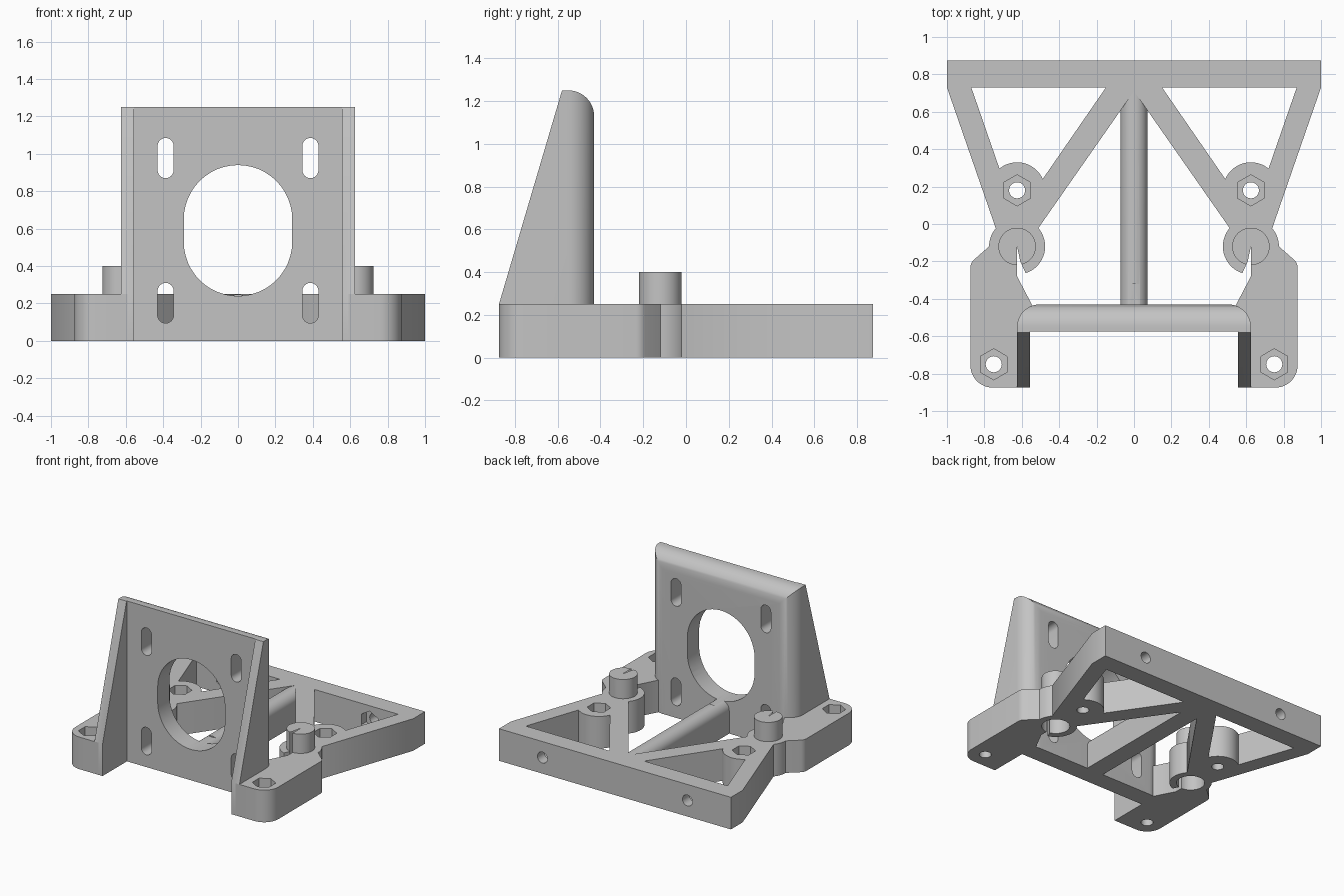
import bpy, bmesh, math

cube = bpy.data.objects.get("Cube")
if cube:
    bpy.data.objects.remove(cube, do_unlink=True)

grey = bpy.data.materials.new("plain_grey")
grey.use_nodes = True
grey.diffuse_color = (0.55, 0.55, 0.55, 1)
grey.node_tree.nodes["Principled BSDF"].inputs["Base Color"].default_value = (0.55, 0.55, 0.55, 1)

T = 0.25                      # base thickness
PLACE = {"x": lambda a, b, h: (h, a, b),
         "y": lambda a, b, h: (a, h, b),
         "z": lambda a, b, h: (a, b, h)}


def prism(name, pts, axis, lo, hi):
    """Extrude a flat outline along an axis."""
    bm = bmesh.new()
    low = bm.faces.new([bm.verts.new(PLACE[axis](a, b, lo)) for a, b in pts])
    out = bmesh.ops.extrude_face_region(bm, geom=[low])
    top = [v for v in out["geom"] if isinstance(v, bmesh.types.BMVert)]
    step = PLACE[axis](0, 0, hi - lo)
    bmesh.ops.translate(bm, verts=top, vec=step)
    bmesh.ops.recalc_face_normals(bm, faces=bm.faces)
    me = bpy.data.meshes.new(name)
    bm.to_mesh(me)
    bm.free()
    me.materials.append(grey)
    ob = bpy.data.objects.new(name, me)
    bpy.context.collection.objects.link(ob)
    return ob


def arc(cx, cy, r, start, end, n=12):
    return [(cx + r * math.cos(math.radians(start + (end - start) * i / n)),
             cy + r * math.sin(math.radians(start + (end - start) * i / n)))
            for i in range(n + 1)]


def ring(cx, cy, r, n=48, turn=0):
    return arc(cx, cy, r, turn, turn + 360, n)[:-1]


def slot(cx, z0, z1, r, n=24):
    return arc(cx, z1 - r, r, 0, 180, n) + arc(cx, z0 + r, r, 180, 360, n)


def combine(target, other, op):
    """Boolean the other solid into the target and discard it."""
    mod = target.modifiers.new(op, "BOOLEAN")
    mod.operation, mod.object, mod.solver = op, other, "EXACT"
    bpy.context.view_layer.objects.active = target
    bpy.ops.object.modifier_apply(modifier=mod.name)
    bpy.data.objects.remove(other, do_unlink=True)


def flip(pts, s):
    return [(a * s, b) for a, b in pts]


# Upright plate with side gussets: plan outline crossed with side profile
half_plan = ([(0.555, -0.575), (0.555, -0.875), (0.625, -0.875)]
             + arc(0.505, -0.55, 0.12, 0, 90))
bracket = prism("mounting_bracket", half_plan + flip(half_plan[::-1], -1), "z", 0, 1.3)
side = [(-0.9, 0), (-0.9, T - 0.085), (-0.875, T), (-0.58, 1.25)] + arc(-0.55, 1.13, 0.12, 90, 0) + [(-0.43, 0)]
combine(bracket, prism("side_profile", side, "x", -0.8, 0.8), "INTERSECT")

# Rear frame: back bar and tapered arms with triangular windows
half_frame = [(1, 0.875), (1, 0.73), (0.74, -0.02), (0.625, -0.12), (0.51, -0.02)]
frame = prism("rear_frame", half_frame + [(0, 0.71)] + flip(half_frame[::-1], -1), "z", 0, T)
for s in (1, -1):
    window = flip([(0.15, 0.73), (0.87, 0.73), (0.629, 0.036)], s)
    combine(frame, prism("window", window, "z", -0.1, 0.4), "DIFFERENCE")
combine(bracket, frame, "UNION")

# Central spine with a rounded top
spine = [(-0.072, 0)] + arc(0, T - 0.073, 0.072, 180, 0, 20) + [(0.072, 0)]
combine(bracket, prism("spine", spine, "y", -0.5, 0.74), "UNION")

# Foot blocks, clamp rings and bolt bosses
foot = ([(0.625, -0.12), (0.775, -0.12)] + arc(0.815, -0.235, 0.06, 45, 0, 6)
        + arc(0.755, -0.755, 0.12, 0, -90) + [(0.59, -0.875), (0.59, -0.5), (0.51, -0.5), (0.625, -0.28)])
for s in (1, -1):
    combine(bracket, prism("foot", flip(foot, s), "z", 0, T), "UNION")
    for y, name in ((-0.12, "clamp_ring"), (0.18, "bolt_boss")):
        combine(bracket, prism(name, ring(0.625 * s, y, 0.15), "z", 0, T), "UNION")

# Clamp bores, clamp gaps, bolt holes with hex nut pockets
for s in (1, -1):
    gap = flip([(0.625, -0.12), (0.625, -0.279), (0.572, -0.279), (0.608, -0.2)], s)
    cuts = [prism("bore", ring(0.625 * s, -0.12, 0.1), "z", -0.1, 0.4),
            prism("gap", gap, "z", -0.1, 0.4),
            prism("bar_hole", ring(0.625 * s, T / 2, 0.043, 24), "y", 0.6, 1),
            prism("bar_nut", ring(0.625 * s, T / 2, 0.083, 6, 30), "y", 0.7, 0.79)]
    for x, y in ((0.625, 0.18), (0.75, -0.75)):
        cuts += [prism("bolt_hole", ring(x * s, y, 0.043, 24), "z", -0.1, 0.4),
                 prism("nut_pocket", ring(x * s, y, 0.083, 6, 30), "z", T - 0.1, 0.4)]
    # Plate mounting slots
    for z in (0.095, 0.87):
        cuts.append(prism("plate_slot", slot(0.387 * s, z, z + 0.215, 0.043, 12), "y", -0.7, -0.4))
    for cut in cuts:
        combine(bracket, cut, "DIFFERENCE")

# Large central opening
combine(bracket, prism("opening", slot(0, 0.24, 0.94, 0.29), "y", -0.7, -0.32), "DIFFERENCE")

bpy.ops.object.select_all(action="DESELECT")
bracket.select_set(True)
bpy.context.view_layer.objects.active = bracket
bpy.ops.object.shade_smooth_by_angle(angle=math.radians(30))
